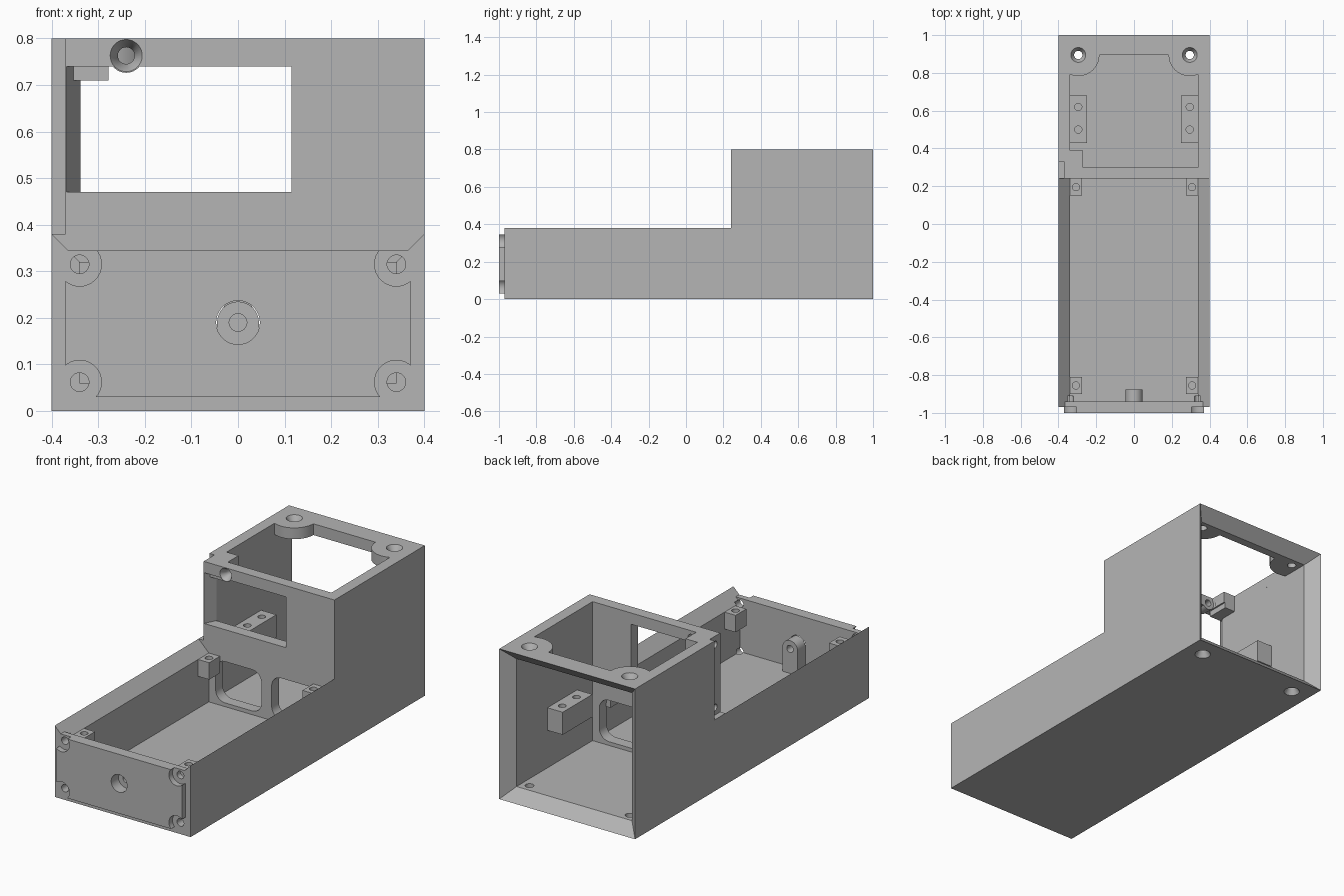
import bpy, bmesh
from math import pi, cos, sin

old = bpy.data.objects.get("Cube")
if old:
    bpy.data.objects.remove(old, do_unlink=True)

grey = bpy.data.materials.new("matte grey")
grey.use_nodes = True
grey.diffuse_color = (0.46, 0.46, 0.46, 1)
grey.node_tree.nodes["Principled BSDF"].inputs["Base Color"].default_value = (0.46, 0.46, 0.46, 1)


def loft(name, axis, ring_a, ring_b, a, b):
    """Solid between two matching outlines at a and b along an axis."""
    place = {"x": lambda u, v, w: (w, u, v),
             "y": lambda u, v, w: (u, w, v),
             "z": lambda u, v, w: (u, v, w)}[axis]
    bm = bmesh.new()
    va = [bm.verts.new(place(u, v, a)) for u, v in ring_a]
    vb = [bm.verts.new(place(u, v, b)) for u, v in ring_b]
    bm.faces.new(va)
    bm.faces.new(vb[::-1])
    for i in range(len(va)):
        j = (i + 1) % len(va)
        bm.faces.new((va[i], vb[i], vb[j], va[j]))
    bmesh.ops.recalc_face_normals(bm, faces=bm.faces)
    mesh = bpy.data.meshes.new(name)
    bm.to_mesh(mesh)
    bm.free()
    mesh.materials.append(grey)
    ob = bpy.data.objects.new(name, mesh)
    bpy.context.collection.objects.link(ob)
    return ob


def prism(name, axis, ring, a, b):
    return loft(name, axis, ring, ring, a, b)


def rect(u0, u1, v0, v1):
    return [(u0, v0), (u1, v0), (u1, v1), (u0, v1)]


def box(name, x0, x1, y0, y1, z0, z1):
    return prism(name, "z", rect(x0, x1, y0, y1), z0, z1)


def arc(u, v, r, start, end, n=12):
    return [(u + r * cos(start + (end - start) * i / n),
             v + r * sin(start + (end - start) * i / n)) for i in range(n + 1)]


def circle(u, v, r):
    return arc(u, v, r, 0, 2 * pi, 32)[:-1]


def rounded(u0, u1, v0, v1, r):
    pts = []
    for k, (u, v) in enumerate(rect(u0 + r, u1 - r, v0 + r, v1 - r)):
        pts += arc(u, v, r, pi + k * pi / 2, pi * 1.5 + k * pi / 2, 6)
    return pts


def boolean(ob, tool, kind="DIFFERENCE"):
    mod = ob.modifiers.new("cut", "BOOLEAN")
    mod.operation = kind
    mod.solver = "EXACT"
    mod.object = tool
    bpy.context.view_layer.objects.active = ob
    bpy.ops.object.modifier_apply(modifier=mod.name)
    bpy.data.objects.remove(tool, do_unlink=True)


def drill(ob, axis, u, v, a, b, r, r_end=None):
    boolean(ob, loft("drill", axis, circle(u, v, r), circle(u, v, r_end or r), a, b))


# Stepped outer shell
side = [(-0.97, 0), (1, 0), (1, 0.8), (0.24, 0.8), (0.24, 0.38), (-0.97, 0.38)]
body = prism("housing", "x", side, -0.4, 0.4)

# Front tray with bevelled lid slot that stays open at the front
tray = [(-0.34, 0.06), (0.34, 0.06), (0.34, 0.32), (0.42, 0.4), (-0.42, 0.4), (-0.34, 0.32)]
boolean(body, prism("tray", "y", tray, -0.94, 0.24))
slot = [(-0.365, 0.345), (0.365, 0.345), (0.42, 0.4), (-0.42, 0.4)]
boolean(body, prism("slot", "y", slot, -1.1, 0.24))

# Rear chamber with bevelled open back
boolean(body, box("chamber", -0.34, 0.34, 0.3, 1.1, 0.06, 0.74))
boolean(body, loft("back_bevel", "y", rect(-0.335, 0.335, 0.065, 0.735),
                   rect(-0.401, 0.401, -0.001, 0.801), 0.935, 1.001))

# Top opening, rounded around the rear screw holes and stepped at one corner
opening = [(-0.27, 0.3), (0.34, 0.3)]
opening += arc(0.295, 0.895, 0.112, -1.158, -pi)
opening += arc(-0.295, 0.895, 0.112, 0, -pi + 1.158)
opening += [(-0.34, 0.39), (-0.27, 0.39)]
boolean(body, prism("top_opening", "z", opening, 0.7, 0.9))

# Window with slanted jamb, outer corner notch
window = [(-0.373, 0.23), (0.115, 0.23), (0.115, 0.31), (-0.333, 0.31)]
boolean(body, prism("window", "z", window, 0.47, 0.74))
boolean(body, box("notch", -0.5, -0.37, 0.2, 0.33, 0.38, 0.9))

# Cable openings in the partition
for x0, x1 in ((-0.3, -0.03), (0.03, 0.3)):
    boolean(body, prism("cable_opening", "y", rounded(x0, x1, 0.08, 0.3, 0.055), 0.2, 0.35))

# Countersunk screw holes at the rear, top and bottom
for x in (-0.295, 0.295):
    drill(body, "z", x, 0.895, -0.1, 0.9, 0.022)
    drill(body, "z", x, 0.895, 0.801, 0.77, 0.04, 0.022)
    drill(body, "z", x, 0.895, -0.001, 0.03, 0.04, 0.022)

# Corner block and angled screw seat beside the window
block = box("corner_block", -0.355, -0.278, 0.27, 0.39, 0.71, 0.74)
seat = prism("screw_seat", "y", circle(-0.24, 0.763, 0.037), 0.24, 0.3)
drill(body, "y", -0.24, 0.763, 0.2, 0.32, 0.036)
drill(seat, "y", -0.24, 0.763, 0.2, 0.4, 0.018)
drill(seat, "y", -0.24, 0.763, 0.239, 0.27, 0.035, 0.018)
for z in (0.755, 0.42):
    drill(body, "x", 0.285, z, -0.5, -0.33, 0.018)

# Raised front plate with corner reliefs
plate = box("front_plate", -0.37, 0.37, -1, -0.97, 0.03, 0.345)
for x in (-0.34, 0.34):
    for z in (0.062, 0.315):
        drill(plate, "y", x, z, -1.1, -0.9, 0.047)
        drill(body, "y", x, z, -1.1, -0.91, 0.02)

# Central fixing: counterbore and rounded tab
tab = prism("fixing_tab", "y", [(-0.045, 0.055)] + [(0.045, 0.055)]
            + arc(0, 0.19, 0.045, 0, pi, 16), -0.94, -0.875)
drill(tab, "y", 0, 0.19, -1, -0.8, 0.019)
drill(plate, "y", 0, 0.19, -1.1, -0.9, 0.047)
drill(body, "y", 0, 0.19, -1.1, -0.93, 0.047)

parts = [body, plate, tab, seat, block]


def mount(name, s, width, y0, y1, z0, z1, holes):
    """Drilled block standing out from a side wall."""
    x0, x1 = sorted((s * (0.34 - width), s * 0.343))
    ob = box(name, x0, x1, y0, y1, z0, z1)
    for y in holes:
        drill(ob, "z", s * (0.34 - width / 2), y, z1 - 0.08, z1 + 0.1, 0.019)
    parts.append(ob)


# Lid screw posts and chamber mounting blocks on both sides
for s, label in ((1, "left"), (-1, "right")):
    mount(label + "_front_post", s, 0.065, -0.9, -0.81, 0.23, 0.32, [-0.855])
    mount(label + "_rear_post", s, 0.065, 0.15, 0.243, 0.23, 0.32, [0.195])
    mount(label + "_mount_block", s, 0.09, 0.43, 0.68, 0.26, 0.38, [0.5, 0.62])

# Crisp edges, smooth round holes
bpy.ops.object.select_all(action="DESELECT")
for ob in parts:
    ob.select_set(True)
bpy.context.view_layer.objects.active = body
bpy.ops.object.shade_smooth_by_angle()
